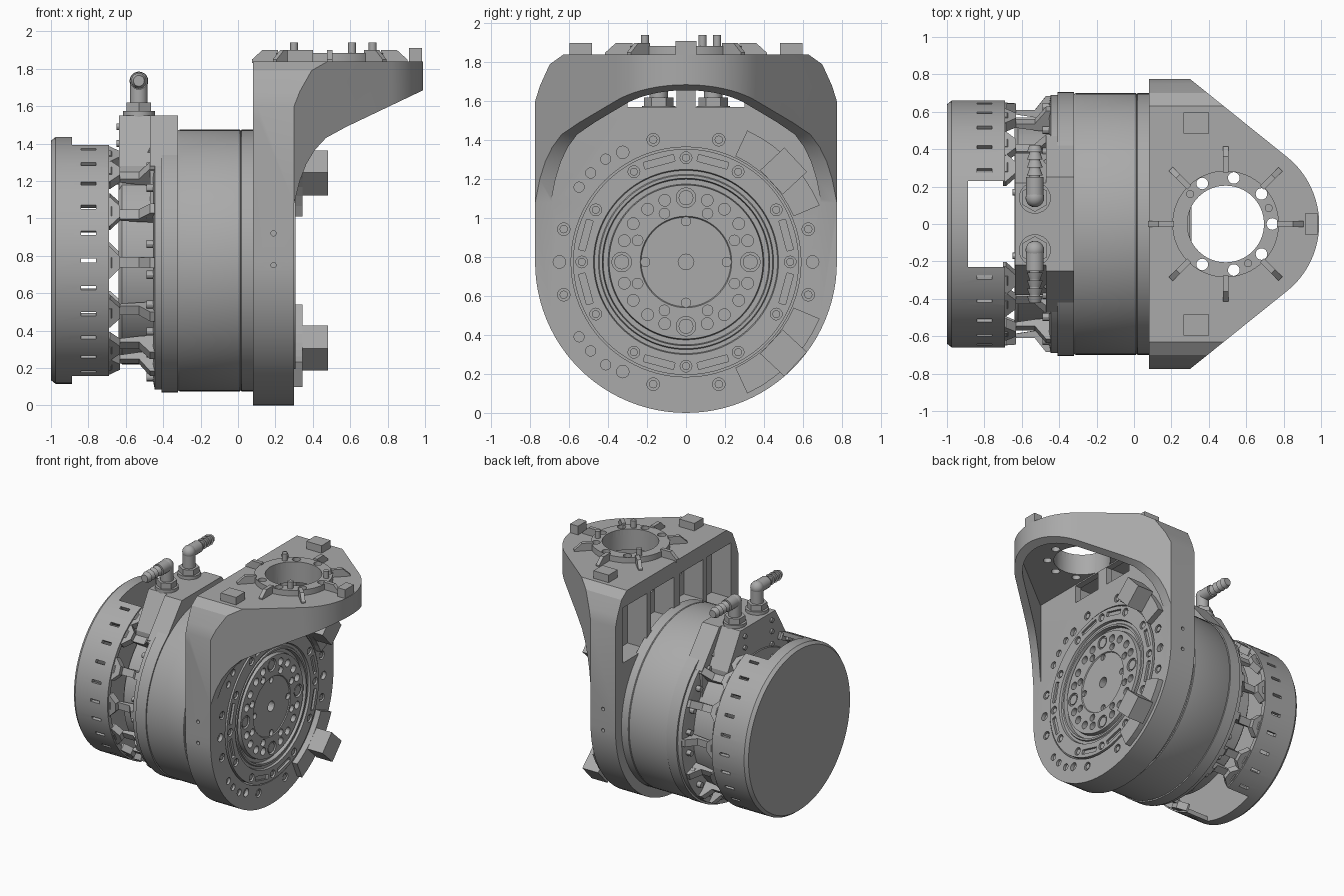
import bpy, bmesh, math
from math import sin, cos, pi, radians
from mathutils import Matrix, Vector

if "Cube" in bpy.data.objects:
    bpy.data.objects.remove(bpy.data.objects["Cube"])

AXIS = 0.775  # height of the motor axis
grey = bpy.data.materials.new("machined_grey")
grey.use_nodes = True
grey.diffuse_color = (0.40, 0.40, 0.40, 1)
grey.node_tree.nodes["Principled BSDF"].inputs["Base Color"].default_value = (0.40, 0.40, 0.40, 1)


def finish(name, bm, smooth=True):
    bmesh.ops.recalc_face_normals(bm, faces=bm.faces)
    mesh = bpy.data.meshes.new(name)
    bm.to_mesh(mesh)
    bm.free()
    ob = bpy.data.objects.new(name, mesh)
    bpy.context.collection.objects.link(ob)
    mesh.materials.append(grey)
    if smooth:
        shade(ob)
    return ob


def select(ob):
    bpy.ops.object.select_all(action='DESELECT')
    ob.select_set(True)
    bpy.context.view_layer.objects.active = ob


def shade(ob):
    select(ob)
    bpy.ops.object.shade_smooth_by_angle(angle=radians(30))


def boolean(ob, cutter, mode='DIFFERENCE'):
    select(ob)
    mod = ob.modifiers.new("cut", 'BOOLEAN')
    mod.operation, mod.object, mod.solver = mode, cutter, 'EXACT'
    bpy.ops.object.modifier_apply(modifier=mod.name)
    bpy.data.objects.remove(cutter)


def rod(bm, a, b, r, n=20, r2=None):
    a, b = Vector(a), Vector(b)
    rot = Vector((0, 0, 1)).rotation_difference(b - a).to_matrix().to_4x4()
    bmesh.ops.create_cone(bm, cap_ends=True, segments=n, radius1=r, radius2=r if r2 is None else r2,
                          depth=(b - a).length, matrix=Matrix.Translation((a + b) / 2) @ rot)


def box(bm, lo, hi, matrix=Matrix()):
    lo, hi = Vector(lo), Vector(hi)
    m = matrix @ Matrix.Translation((lo + hi) / 2) @ Matrix.Diagonal((*(hi - lo), 1))
    bmesh.ops.create_cube(bm, size=1, matrix=m)


def prism(bm, pts, plane, lo, hi, matrix=Matrix()):
    order = {'yz': lambda a, b, t: (t, a, b), 'xz': lambda a, b, t: (a, t, b), 'xy': lambda a, b, t: (a, b, t)}[plane]
    rings = [[bm.verts.new(matrix @ Vector(order(a, b, t))) for a, b in pts] for t in (lo, hi)]
    bm.faces.new(rings[0])
    bm.faces.new(rings[1][::-1])
    for i in range(len(pts)):
        j = (i + 1) % len(pts)
        bm.faces.new((rings[0][i], rings[1][i], rings[1][j], rings[0][j]))


def lathe(name, profile, steps=96):
    # revolve (x, radius) points about the motor axis
    bm = bmesh.new()
    vs = [bm.verts.new((x, 0, AXIS + r)) for x, r in profile]
    es = [bm.edges.new(p) for p in zip(vs, vs[1:])]
    bmesh.ops.spin(bm, geom=vs + es, cent=(0, 0, AXIS), axis=(1, 0, 0), angle=2 * pi, steps=steps)
    bmesh.ops.remove_doubles(bm, verts=bm.verts, dist=0.0005)
    return finish(name, bm)


def polar(x, r, deg):
    return (x, r * cos(radians(deg)), AXIS + r * sin(radians(deg)))


def about_axis(deg):
    # local +z becomes the radial direction at this angle
    return Matrix.Translation((0, 0, AXIS)) @ Matrix.Rotation(radians(deg - 90), 4, 'X')


def mirrored(half):
    return half + [(a, -b) for a, b in reversed(half) if abs(b) > 1e-6]


def plan(centre, r, half_width, back, corner):
    arc = [(centre + r * cos(radians(a)), r * sin(radians(a))) for a in range(51, -1, -3)]
    return mirrored([(back, half_width), (corner, half_width)] + arc)


# Bracket: plan, end and side outlines intersected
bm = bmesh.new()
prism(bm, plan(0.53, 0.46, 0.775, 0.08, 0.30), 'xy', -0.1, 1.84)
bracket = finish("mounting_bracket", bm, False)
bm = bmesh.new()
end = [(0.775 * cos(a * pi / 48), AXIS + 0.775 * sin(a * pi / 48)) for a in range(-48, 1)]
shoulder = [(0.775, 1.60), (0.75, 1.68), (0.70, 1.79), (0.63, 1.84)]
prism(bm, end + shoulder + [(-a, b) for a, b in reversed(shoulder)], 'yz', 0, 1.1)
boolean(bracket, finish("end_cutter", bm, False), 'INTERSECT')
bm = bmesh.new()
prism(bm, [(0, -0.1), (0.30, -0.1), (0.30, 1.08), (0.33, 1.2), (0.365, 1.29), (0.41, 1.365), (0.47, 1.43), (0.58, 1.49),
           (1.0, 1.69), (1.0, 1.9), (0, 1.9)], 'xz', -1, 1)
boolean(bracket, finish("side_cutter", bm, False), 'INTERSECT')
bm = bmesh.new()
prism(bm, plan(0.53, 0.40, 0.69, 0.30, 0.305), 'xy', 0.5, 1.72)
boolean(bracket, finish("hollow_cutter", bm, False))

# Bracket bore, rear pockets, windows and holes
bm = bmesh.new()
rod(bm, (0, 0, AXIS), (0.5, 0, AXIS), 0.59, 96)
boolean(bracket, finish("bore_cutter", bm, False))
bm = bmesh.new()
for s in (-1, 1):
    for a, b, floor in ((0.04, 0.33, 1.40), (0.38, 0.68, 1.28)):
        box(bm, (0, min(s * a, s * b), floor), (0.25, max(s * a, s * b), 1.72))
boolean(bracket, finish("pocket_cutter", bm, False))
bm = bmesh.new()
for s in (-1, 1):
    box(bm, (0.2, min(s * 0.05, s * 0.30), 1.57), (0.4, max(s * 0.05, s * 0.30), 1.71))
for d in (0, 15, 30, 60, 75, 105, 120, 165, 180, 195, 240, 255, 285, 300, 330, 345):
    rod(bm, polar(0.27, 0.65, d), polar(0.4, 0.65, d), 0.032)
for d in (128, 137, 145, 215, 223, 232):
    rod(bm, polar(0.28, 0.67, d), polar(0.4, 0.67, d), 0.026)
for z in (0.75, 0.92):
    for s in (-1, 1):
        rod(bm, (0.19, s * 0.74, z), (0.19, s * 0.85, z), 0.014)
boolean(bracket, finish("hole_cutter", bm, False))

# Tool flange on top of the bracket: ring and ramped ribs
bm = bmesh.new()
rod(bm, (0.49, 0, 1.83), (0.49, 0, 1.885), 0.285, 64)
ring = finish("top_ring", bm)
for target in (bracket, ring):
    bm = bmesh.new()
    rod(bm, (0.49, 0, 1.715), (0.49, 0, 2), 0.205, 64)
    for d in (0, 40, 80, 120, 240, 280, 320):
        x, y = 0.49 + 0.25 * cos(radians(d)), 0.25 * sin(radians(d))
        rod(bm, (x, y, 1.70), (x, y, 2), 0.031)
    boolean(target, finish("top_hole_cutter", bm, False))
    shade(target)
bm = bmesh.new()
for k in range(8):
    turn = Matrix.Translation((0.49, 0, 0)) @ Matrix.Rotation(k * pi / 4, 4, 'Z')
    prism(bm, [(0.275, 1.83), (0.415, 1.83), (0.415, 1.85), (0.36, 1.90), (0.275, 1.90)], 'xz', -0.015, 0.015, turn)
finish("top_ribs", bm, False)
bm = bmesh.new()
for s in (-1, 1):
    box(bm, (0.265, s * 0.54 - 0.057, 1.83), (0.40, s * 0.54 + 0.057, 1.90))
box(bm, (0.915, -0.055, 1.80), (0.985, 0.055, 1.91))
finish("top_pads", bm, False)
bm = bmesh.new()
for x, y in ((0.30, 0.16), (0.72, 0.085), (0.61, -0.21)):
    rod(bm, (x, y, 1.8), (x, y, 1.94), 0.021)
finish("locating_pins", bm)

# Stop pads and blocks on the output face
bm = bmesh.new()
for s in (-1, 1):
    arc = [(r * cos(radians(d)), AXIS + s * r * sin(radians(d)))
           for r, seq in ((0.60, range(23, 66, 6)), (0.745, range(65, 22, -6))) for d in seq]
    prism(bm, arc, 'yz', 0.295, 0.345)
    box(bm, (0.34, -0.085, 0.60), (0.48, 0.085, 0.77), about_axis(s * 43))
finish("stop_blocks", bm, False)

# Motor housing with stepped output face
motor = lathe("motor_housing", [(-0.41, 0), (-0.41, 0.705), (-0.32, 0.705), (-0.32, 0.695), (-0.31, 0.70), (0.01, 0.70),
                                (0.015, 0.695), (0.02, 0.70), (0.10, 0.70), (0.10, 0.58), (0.308, 0.58), (0.308, 0.475),
                                (0.29, 0.47), (0.29, 0.45), (0.30, 0.445), (0.30, 0.43), (0.27, 0.425), (0.27, 0.40),
                                (0.30, 0.395), (0.30, 0.235), (0.293, 0.23), (0.293, 0)])
bm = bmesh.new()
for k in range(12):
    rod(bm, polar(0.285, 0.535, 30 * k), polar(0.4, 0.535, 30 * k), 0.03)
for q in range(0, 360, 90):
    rod(bm, polar(0.28, 0.33, q), polar(0.4, 0.33, q), 0.05, 24)
    rod(bm, polar(0.27, 0.21, q), polar(0.4, 0.21, q), 0.024)
    for d in (-36, -19, 19, 36):
        rod(bm, polar(0.26, 0.335, q + d), polar(0.4, 0.335, q + d), 0.03)
    for d in (-24, 24):
        rod(bm, polar(0.27, 0.272, q + d), polar(0.4, 0.272, q + d), 0.027)
    for d in (15, 75):
        box(bm, (0.29, -0.08, 0.515), (0.4, 0.08, 0.55), about_axis(q + d))
rod(bm, (0.2, 0, AXIS), (0.4, 0, AXIS), 0.04)
boolean(motor, finish("face_cutter", bm, False))
shade(motor)

# Screw heads seated in the face holes
bm = bmesh.new()
for q in range(0, 360, 90):
    rod(bm, polar(0.25, 0.33, q), polar(0.295, 0.33, q), 0.038)
for k in range(12):
    rod(bm, polar(0.26, 0.535, 30 * k), polar(0.30, 0.535, 30 * k), 0.02)
for d in (15, 60, 75, 105, 165, 195, 255, 285, 345):
    rod(bm, polar(0.25, 0.65, d), polar(0.295, 0.65, d), 0.021)
finish("face_screws", bm)

# Rear flange, hub and terminal block
lathe("rear_flange", [(-0.455, 0), (-0.455, 0.64), (-0.445, 0.69), (-0.40, 0.69), (-0.40, 0)])
lathe("rear_hub", [(-0.64, 0), (-0.64, 0.53), (-0.62, 0.555), (-0.44, 0.555), (-0.44, 0)])
bm = bmesh.new()
prism(bm, [(-0.47, 0.9), (0.47, 0.9), (0.47, 1.28), (0.25, 1.55), (-0.25, 1.55), (-0.47, 1.28)], 'yz', -0.47, -0.32)
prism(bm, [(-0.38, 0.9), (0.38, 0.9), (0.38, 1.28), (0.22, 1.55), (-0.22, 1.55), (-0.38, 1.28)], 'yz', -0.635, -0.46)
finish("terminal_block", bm, False)
bm = bmesh.new()
for k in range(24):
    rod(bm, polar(-0.49, 0.63, 15 * k + 7), polar(-0.44, 0.63, 15 * k + 7), 0.022, 12)
for z in (1.2, 1.3, 1.4, 1.49):
    for s in (-1, 1):
        rod(bm, (-0.65, s * 0.17, z), (-0.62, s * 0.17, z), 0.018, 12)
finish("rear_screws", bm)

# Hollow rear cover with top and bottom openings and vent slots
cover = lathe("rear_cover", [(-1.0, 0), (-1.0, 0.64), (-0.975, 0.66), (-0.69, 0.66), (-0.69, 0.625), (-0.89, 0.625),
                             (-0.89, 0)])
bm = bmesh.new()
for s in (-1, 1):
    box(bm, (-0.888, -0.23, AXIS + s * 0.6 - 0.2), (-0.6, 0.23, AXIS + s * 0.6 + 0.2))
for k in range(28):
    d = k * 360 / 28
    if abs(cos(radians(d))) > 0.4:
        box(bm, (-0.84, -0.011, 0.55), (-0.76, 0.011, 0.72), about_axis(d))
boolean(cover, finish("vent_cutter", bm, False))
shade(cover)

# Arms joining the cover to the flange
bm = bmesh.new()
for side in (0, 180):
    for d in (-62, -48, -24, 1, 26, 48, 62):
        turn = about_axis(side + d)
        prism(bm, [(-0.72, 0.65), (-0.68, 0.65), (-0.63, 0.61), (-0.53, 0.61), (-0.47, 0.685), (-0.43, 0.685),
                   (-0.43, 0.56), (-0.53, 0.57), (-0.72, 0.60)], 'xz', -0.028, 0.028, turn)
        prism(bm, [(-0.70, -0.085), (-0.70, 0.085), (-0.685, 0.085), (-0.63, 0.03), (-0.63, -0.03), (-0.685, -0.085)],
              'xy', 0.59, 0.645, turn)
finish("cover_arms", bm, False)

# Elbow hose fittings
for s, side in ((1, "back"), (-1, "front")):
    x, y, z = -0.53, s * 0.14, 1.735
    bm = bmesh.new()
    rod(bm, (x, y, 1.54), (x, y, 1.575), 0.085, 24)
    rod(bm, (x, y, 1.57), (x, y, 1.62), 0.075, 6)
    rod(bm, (x, y, 1.61), (x, y, z), 0.047)
    bmesh.ops.create_uvsphere(bm, u_segments=20, v_segments=10, radius=0.05, matrix=Matrix.Translation((x, y, z)))
    rod(bm, (x, y, z), (x, s * 0.25, z), 0.047)
    rod(bm, (x, s * 0.2, z), (x, s * 0.42, z), 0.028)
    for k in range(4):
        a = 0.26 + 0.042 * k
        rod(bm, (x, s * a, z), (x, s * (a + 0.036), z), 0.042, 20, 0.029)
    finish("hose_fitting_" + side, bm)
